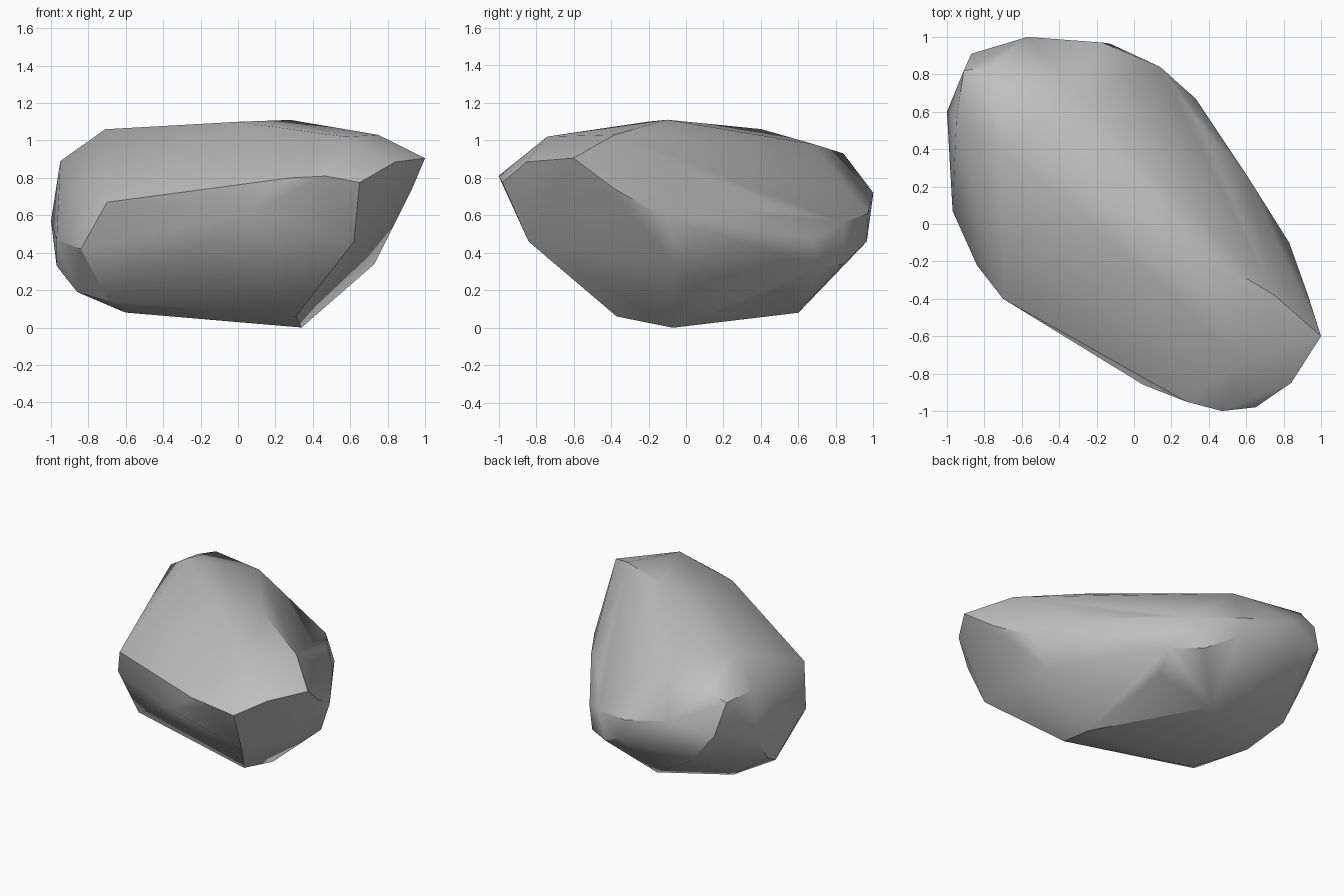
import bpy, bmesh, math
from mathutils import Vector

if "Cube" in bpy.data.objects:
    bpy.data.objects.remove(bpy.data.objects["Cube"])

# Corner points of the boulder, grouped by region
crest = [(-.71, .40, 1.06), (0, -.20, 1.10), (.28, -.10, 1.11), (.75, -.38, 1.03),
         (.57, -.74, 1.02), (-.30, .68, .98), (-.77, .84, .93), (-.95, .56, .89)]
front_ridge = [(-.70, -.40, .67), (.05, -.86, .615), (.28, -.95, .80), (.47, -1, .81),
               (.65, -.98, .775), (.84, -.85, .885), (1, -.60, .905), (.62, -.84, .46)]
right_chip = [(.93, -.38, .74), (.83, -.10, .58), (.61, .25, .625), (.35, .54, .63),
              (.33, .67, .47), (.73, -.06, .34), (.42, .14, .14), (.22, .52, .22)]
back = [(.14, .84, .56), (-.17, .97, .61), (-.57, 1, .72), (.28, .71, .32),
        (.08, .84, .34), (-.13, .965, .46), (-.68, .92, .42), (-.87, .91, .65)]
left = [(-.91, .82, .88), (-1, .60, .57), (-.97, .07, .47), (-.84, -.22, .42),
        (-.97, .42, .33), (-.86, .17, .19)]
base = [(.31, -.37, .06), (.34, -.07, 0), (-.12, -.10, .04), (-.69, -.19, .14),
        (-.60, -.10, .08), (-.18, .60, .08), (-.65, .37, .10)]
points = [Vector(p) for p in crest + front_ridge + right_chip + back + left + base]
centre = Vector((0, 0, .56))


def to_sphere(p):
    """Direction of a point after squashing the long diagonal body to a ball."""
    q = p - centre
    return Vector(((q.x - q.y) / 1.7, (q.x + q.y) / 1.06, q.z / .55)).normalized()


# Skin the points on a ball, so hollows keep their corners, then restore them
bm = bmesh.new()
home = {}
for p in points:
    v = bm.verts.new(to_sphere(p))
    home[v] = p
bmesh.ops.convex_hull(bm, input=list(bm.verts), use_existing_faces=False)
for v in bm.verts:
    v.co = home[v]
bmesh.ops.triangulate(bm, faces=list(bm.faces))
bmesh.ops.recalc_face_normals(bm, faces=list(bm.faces))


def volume(a, b, c, o=centre):
    return (a.co - o).dot((b.co - o).cross(c.co - o))


def flip_one():
    """Turn one inward crease outward; report whether any was found."""
    for e in bm.edges:
        if len(e.link_loops) != 2:
            continue
        l, m = e.link_loops
        a, b = l.vert, l.link_loop_next.vert
        c, d = l.link_loop_prev.vert, m.link_loop_prev.vert
        inward = volume(a, b, c, d.co) < -1e-4
        if inward and volume(a, d, c) > .004 and volume(d, b, c) > .004:
            if bmesh.utils.edge_rotate(e, True):
                return True
    return False


for _ in range(300):
    if not flip_one():
        break
bmesh.ops.recalc_face_normals(bm, faces=list(bm.faces))

mesh = bpy.data.meshes.new("boulder")
bm.to_mesh(mesh)
bm.free()
boulder = bpy.data.objects.new("boulder", mesh)
bpy.context.collection.objects.link(boulder)

# Plain grey stone
stone = bpy.data.materials.new("grey stone")
stone.diffuse_color = (.52, .52, .52, 1)
stone.use_nodes = True
stone.node_tree.nodes["Principled BSDF"].inputs["Base Color"].default_value = stone.diffuse_color
mesh.materials.append(stone)

# Smooth broad areas, crisp broken edges
bpy.context.view_layer.objects.active = boulder
boulder.select_set(True)
bpy.ops.object.shade_smooth_by_angle(angle=math.radians(32))
